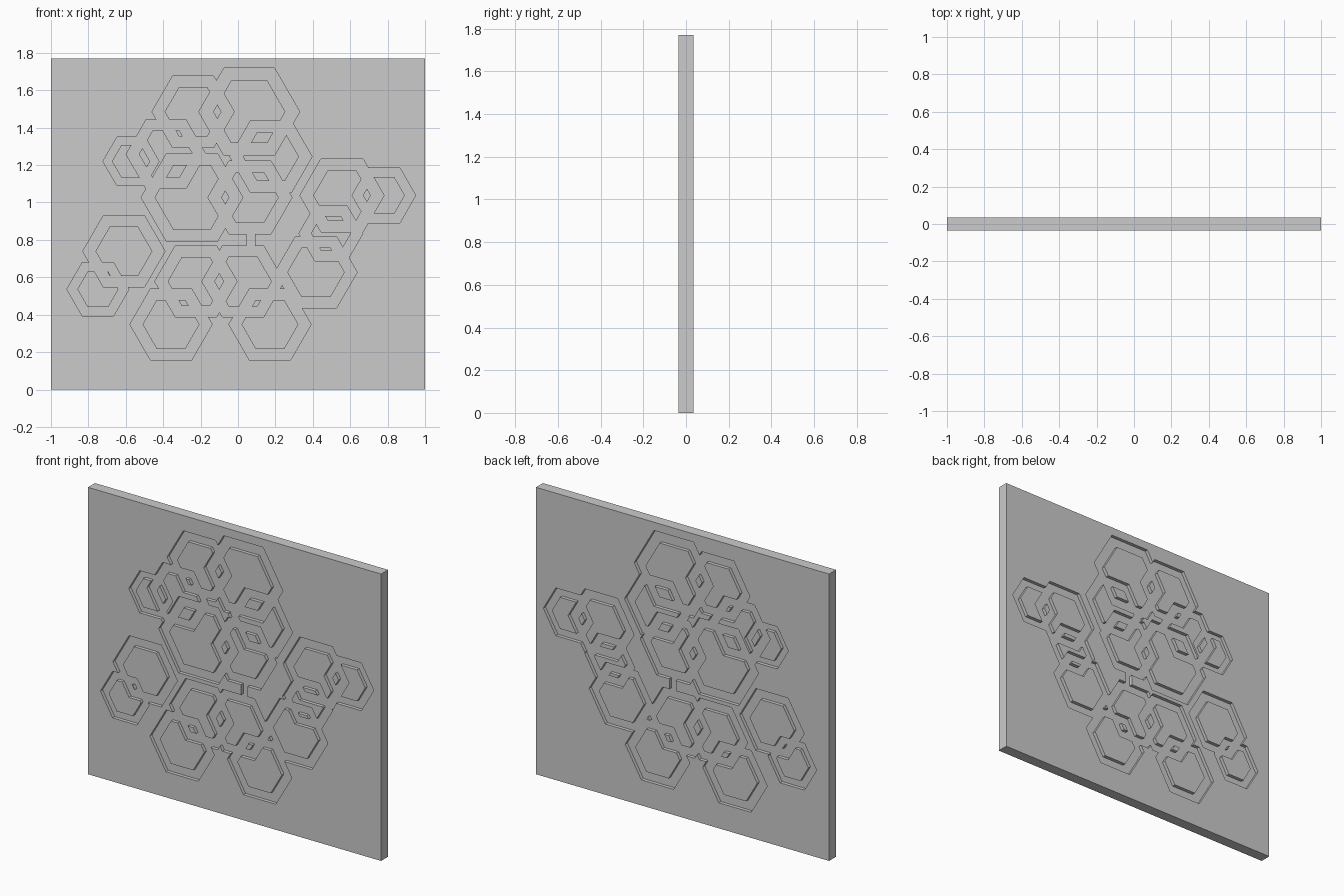
import bpy, bmesh
from math import cos, sin, pi

if "Cube" in bpy.data.objects:
    bpy.data.objects.remove(bpy.data.objects["Cube"])

HALF_T = 0.034      # half thickness of the panel
DEPTH = 0.021       # groove depth on each face
HEIGHT = 1.77

# hexagon rings: centre x, centre z, outer radius, inner radius
RINGS = [
    (0.06, 1.485, .27, .193), (-.24, 1.485, .22, .152), (.176, 1.245, .22, .15),
    (-.572, 1.22, .15, .102), (-.385, 1.258, .213, .145), (-.246, 1.027, .272, .2),
    (.064, 1.027, .225, .154), (.556, 1.038, .225, .154), (.78, 1.038, .17, .112),
    (.497, .835, .171, .107), (.417, .627, .22, .154), (-.61, .739, .22, .152),
    (-.749, .536, .166, .11), (-.225, .578, .22, .151), (.027, .578, .22, .154),
    (-.358, .348, .22, .152), (.171, .348, .22, .152),
]


def new_object(name, bm):
    bmesh.ops.recalc_face_normals(bm, faces=bm.faces)
    mesh = bpy.data.meshes.new(name)
    bm.to_mesh(mesh)
    bm.free()
    obj = bpy.data.objects.new(name, mesh)
    bpy.context.collection.objects.link(obj)
    return obj


def box(name, lo, hi):
    bm = bmesh.new()
    bmesh.ops.create_cube(bm, size=1)
    for v in bm.verts:
        v.co = [(a + b) / 2 + c * (b - a) for a, b, c in zip(lo, hi, v.co)]
    return new_object(name, bm)


def hex_ring(name, x, z, outer, inner, y0, y1):
    bm = bmesh.new()

    def loop(r, y):
        return [bm.verts.new((x + r * cos(i * pi / 3), y, z + r * sin(i * pi / 3)))
                for i in range(6)]

    loops = [loop(outer, y0), loop(outer, y1), loop(inner, y1), loop(inner, y0)]
    for k in range(4):
        a, b = loops[k], loops[(k + 1) % 4]
        for i in range(6):
            j = (i + 1) % 6
            bm.faces.new((a[i], a[j], b[j], b[i]))
    return new_object(name, bm)


# solid panel
panel = box("panel", (-1, -HALF_T, 0), (1, HALF_T, HEIGHT))

# groove cutters for both faces: hexagon rings plus one short connecting channel
cutters = []
for side in (-1, 1):
    y0, y1 = sorted((side * (HALF_T - DEPTH), side * 0.1))
    for x, z, outer, inner in RINGS:
        cutters.append(hex_ring("ring_cutter", x, z, outer, inner, y0, y1))
    cutters.append(box("channel_cutter", (.045, y0, .74), (.09, y1, .86)))

bpy.context.view_layer.objects.active = panel
for c in cutters:
    mod = panel.modifiers.new("groove", 'BOOLEAN')
    mod.operation = 'DIFFERENCE'
    mod.solver = 'MANIFOLD'
    mod.object = c
    bpy.ops.object.modifier_apply(modifier=mod.name)
    bpy.data.objects.remove(c)

for p in panel.data.polygons:
    p.use_smooth = False
